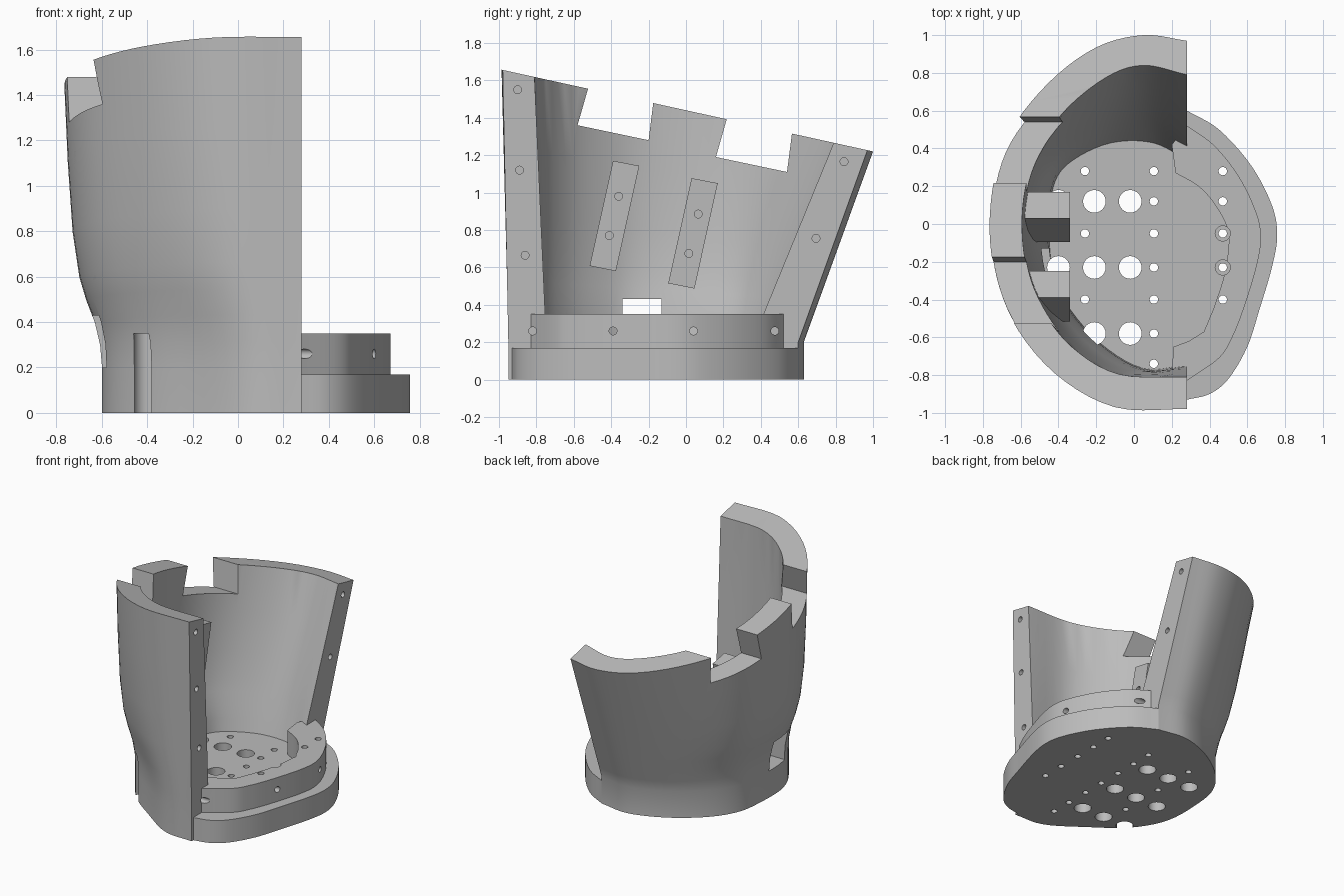
import bpy, bmesh
from math import radians
from mathutils import Vector, Matrix

if "Cube" in bpy.data.objects:
    bpy.data.objects.remove(bpy.data.objects["Cube"])

grey = bpy.data.materials.new("light grey")
grey.use_nodes = True
grey.diffuse_color = (0.5, 0.5, 0.5, 1)
grey.node_tree.nodes["Principled BSDF"].inputs["Base Color"].default_value = (0.5, 0.5, 0.5, 1)

CUT = 0.28      # side plane where the shell is split
FLOOR = 0.17
LIP_TOP = 0.35


def make(name, bm):
    bmesh.ops.recalc_face_normals(bm, faces=bm.faces)
    mesh = bpy.data.meshes.new(name)
    bm.to_mesh(mesh)
    bm.free()
    mesh.materials.append(grey)
    ob = bpy.data.objects.new(name, mesh)
    bpy.context.collection.objects.link(ob)
    return ob


def boolean(target, tool, operation="DIFFERENCE"):
    mod = target.modifiers.new("cut", "BOOLEAN")
    mod.operation, mod.object, mod.solver = operation, tool, "EXACT"
    bpy.context.view_layer.update()
    graph = bpy.context.evaluated_depsgraph_get()
    mesh = bpy.data.meshes.new_from_object(target.evaluated_get(graph))
    target.modifiers.clear()
    target.data = mesh


def smooth_curve(pts, steps=5):
    # Catmull-Rom through the points, ends included
    p = [Vector(q) for q in pts]
    p = [2 * p[0] - p[1]] + p + [2 * p[-1] - p[-2]]
    out = []
    for a, b, c, d in zip(p, p[1:], p[2:], p[3:]):
        for i in range(steps):
            t = i / steps
            out.append(0.5 * (2 * b + (c - a) * t + (2 * a - 5 * b + 4 * c - d) * t * t
                              + (3 * b - a - 3 * c + d) * t ** 3))
    return out + [p[-2]]


def loft(name, rings):
    bm = bmesh.new()
    loops = [[bm.verts.new(v) for v in ring] for ring in rings]
    for a, b in zip(loops, loops[1:]):
        for i in range(len(a)):
            bm.faces.new((a[i - 1], a[i], b[i], b[i - 1]))
    bm.faces.new(loops[0])
    bm.faces.new(loops[-1])
    return make(name, bm)


def prism(name, pts, z0, z1):
    return loft(name, [[(p[0], p[1], z) for p in pts] for z in (z0, z1)])


def prism_x(name, pts, x0, x1):
    return loft(name, [[(x, p[0], p[1]) for p in pts] for x in (x0, x1)])


def drills(name, centres, radius, low, high, axis="Z"):
    # A set of cylinders along z, or along x for (y, z) centres
    bm = bmesh.new()
    for a, b in centres:
        mid = (low + high) / 2
        if axis == "Z":
            m = Matrix.Translation((a, b, mid))
        else:
            m = Matrix.Translation((mid, a, b)) @ Matrix.Rotation(radians(90), 4, "Y")
        bmesh.ops.create_cone(bm, cap_ends=True, segments=24, radius1=radius,
                              radius2=radius, depth=high - low, matrix=m)
    return make(name, bm)


# Shell sections: (height fraction, sideways blend)
LEVELS = [(0, 0), (.08, .05), (.16, .19), (.24, .42), (.32, .6), (.48, .78), (.73, .91), (1, 1)]


def shell_rings(base, top, z0, levels):
    rings = []
    for t, f in levels:
        ring = []
        for b, e in zip(base, top):
            z_top = 1.44 - 0.22 * e.y
            ring.append((b.x + (e.x - b.x) * f, b.y + (e.y - b.y) * t, z0 + (z_top - z0) * t))
        rings.append(ring)
    return rings


outer_base = smooth_curve([(CUT, .6), (.05, .628), (-.2, .54), (-.42, .38), (-.55, .2), (-.592, 0),
                           (-.585, -.32), (-.45, -.57), (-.2, -.77), (.05, -.93), (CUT, -.95)])
outer_top = smooth_curve([(CUT, .97), (.05, 1), (-.2, .935), (-.45, .75), (-.66, .48), (-.75, .18),
                          (-.755, -.16), (-.65, -.5), (-.42, -.79), (-.1, -.97), (CUT, -.98)])
inner_base = smooth_curve([(CUT, .34), (.1, .43), (-.12, .43), (-.32, .34), (-.42, .22), (-.45, 0),
                           (-.43, -.25), (-.36, -.42), (-.18, -.63), (.05, -.765), (CUT, -.745)])
inner_top = smooth_curve([(CUT, .79), (.05, .84), (-.15, .775), (-.38, .585), (-.53, .34), (-.59, .08),
                          (-.575, -.2), (-.49, -.44), (-.33, -.65), (-.08, -.795), (CUT, -.81)])


def widen(loop):
    shift = Vector((0.2, 0))
    return [loop[0] + shift] + loop + [loop[-1] + shift]


rings = shell_rings(outer_base, outer_top, 0.2, LEVELS)
foot = [(v.x, v.y, 0) for v in outer_base]
shell = loft("shell", [foot] + rings)
envelope = loft("shell_envelope", [foot] + rings)
cavity = loft("cavity", shell_rings(widen(inner_base), widen(inner_top), FLOOR,
                                    LEVELS + [(1.1, 1.03)]))
boolean(shell, cavity)

# Side half of the base plate
side_edge = smooth_curve([(CUT, .6), (.45, .5), (.62, .31), (.73, .1), (.758, -.06), (.73, -.23),
                          (.665, -.45), (.6, -.65), (.5, -.82), (.4, -.9), (CUT, -.93)])
base_side = prism("base_side", side_edge, 0, FLOOR)

# Raised lip on the base
lip_outer = smooth_curve([(CUT, .52), (.42, .42), (.55, .26), (.64, .08), (.672, -.06), (.65, -.22),
                          (.58, -.45), (.52, -.6), (.45, -.71), (CUT, -.83)])
lip_inner = [(.2, -.78), (.21, -.65), (.29, -.62), (.37, -.57)]
lip_inner += smooth_curve([(.42, -.45), (.48, -.26), (.5, -.05), (.43, .1), (.34, .2), (.22, .27)])
lip = prism("lip", lip_outer + lip_inner + [(.2, .42)], FLOOR, LIP_TOP)

# Inner mounting pads, trimmed to the outside of the shell
pads = []
for name, dy, dz in (("front_pad", 0, 0), ("rear_pad", .42, -.093)):
    corners = [(-.39, 1.17), (-.25, 1.143), (-.375, .58), (-.515, .608)]
    pad = prism_x(name, [(y + dy, z + dz) for y, z in corners], -.72, -.34)
    boolean(pad, envelope, "INTERSECT")
    pads.append(pad)

# Notches in the rim and the low window
tools = [cavity, envelope]
for pts in ([(-.505, 1.62), (-.58, 1.36), (-.2, 1.28), (-.165, 1.56)],
            [(.24, 1.47), (.16, 1.19), (.54, 1.11), (.58, 1.42)],
            [(-.34, .2), (-.13, .2), (-.13, .43), (-.34, .43)]):
    notch = prism_x("notch", pts, -1, -.2)
    boolean(shell, notch)
    tools.append(notch)

# Drilled holes: floor grid, side screws, pad screws
rows = (.12, -.23, -.58)
vents = drills("vents", [(x, y) for x in (-.02, -.21, -.4) for y in rows], .06, -.1, LIP_TOP)
pegs = [(.105, y) for y in (.28, .12, -.05, -.23, -.4, -.58, -.74)]
pegs += [(-.26, y) for y in (.28, -.05, -.4)]
pegs += [(.47, y) for y in (.28, .12, -.05, -.23, -.4)]
peg_holes = drills("peg_holes", pegs, .022, -.1, .45)
sinks = drills("sinks", [(.47, -.05), (.47, -.23)], .04, .12, .45)
edge_screws = drills("edge_screws", [(-.9, 1.55), (-.89, 1.12), (-.86, .665), (.845, 1.165),
                                     (.695, .755)], .021, .1, .5, "X")
lip_screws = drills("lip_screws", [(y, .26) for y in (-.82, -.39, .04, .475)], .021, .15, .8, "X")
pad_screws = drills("pad_screws", [(-.36, .98), (-.41, .77), (.065, .885), (.015, .675)],
                    .021, -.44, -.2, "X")
for part, cutters in ((shell, (vents, peg_holes, edge_screws, lip_screws)),
                      (base_side, (peg_holes, sinks)),
                      (lip, (peg_holes, sinks, lip_screws)),
                      (pads[0], (pad_screws,)), (pads[1], (pad_screws,))):
    for cutter in cutters:
        boolean(part, cutter)
tools += [vents, peg_holes, sinks, edge_screws, lip_screws, pad_screws]
for tool in tools:
    bpy.data.objects.remove(tool)

# Smooth shading with sharp edges kept
bpy.ops.object.select_all(action="DESELECT")
for part in [shell, base_side, lip] + pads:
    part.select_set(True)
    bpy.context.view_layer.objects.active = part
bpy.ops.object.shade_smooth_by_angle(angle=radians(30))
